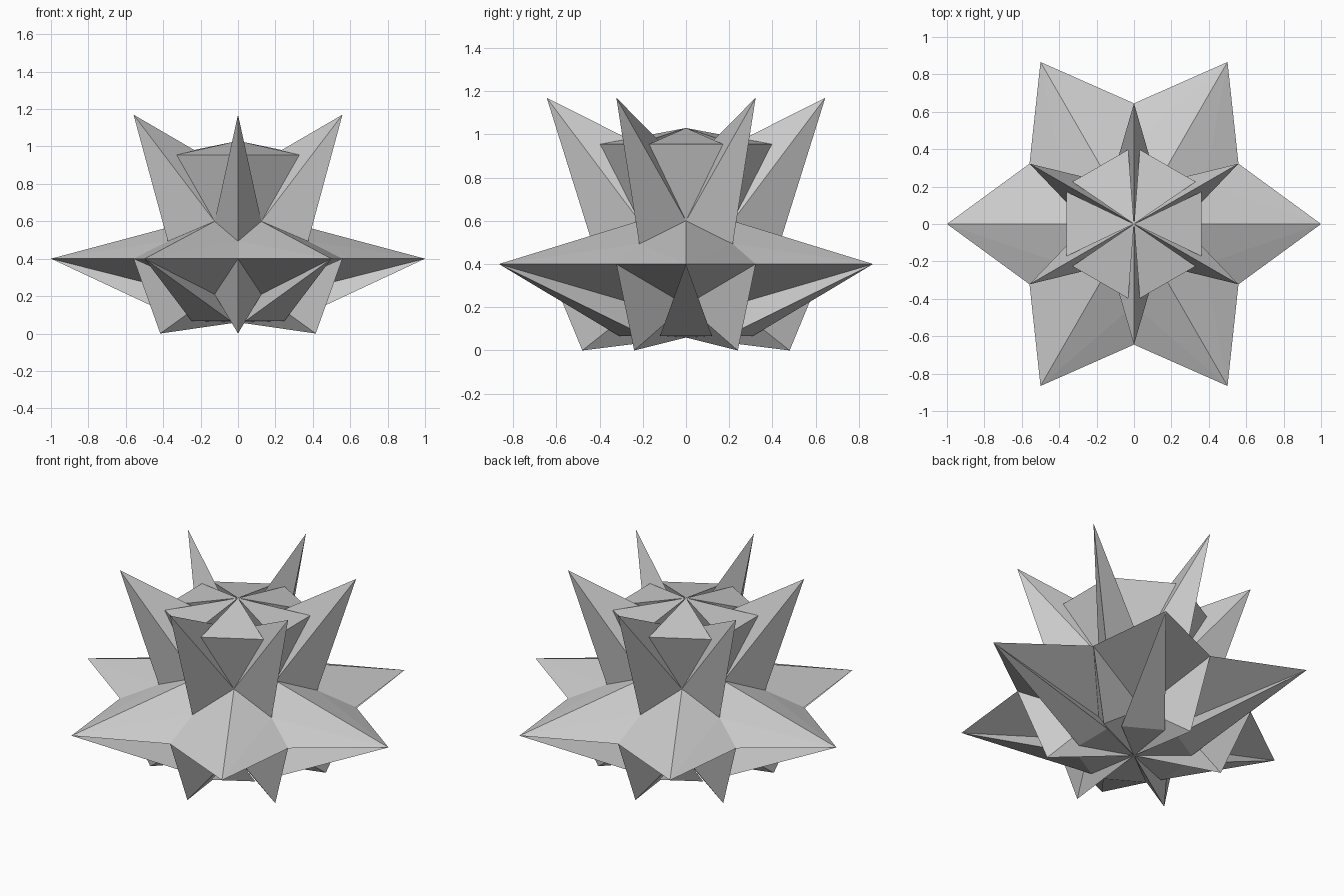
import bpy, bmesh, math
from mathutils import Vector

if "Cube" in bpy.data.objects:
    bpy.data.objects.remove(bpy.data.objects["Cube"])


def P(r, deg, z):
    a = math.radians(deg)
    return Vector((r * math.cos(a), r * math.sin(a), z))


def sixfold(name, faces, inside=None):
    """Repeat one sector's faces six times; faces point away from `inside`."""
    bm = bmesh.new()
    if inside is None:
        pts = [p for f in faces for p in f]
        inside = sum(pts, Vector()) / len(pts)
    for k in range(6):
        c, s = math.cos(k * math.pi / 3), math.sin(k * math.pi / 3)
        for f in faces:
            n = (f[1] - f[0]).cross(f[2] - f[0])
            if n.dot(sum(f, Vector()) / len(f) - inside) < 0:
                f = f[::-1]
            bm.faces.new([bm.verts.new((p.x * c - p.y * s, p.x * s + p.y * c, p.z)) for p in f])
    bmesh.ops.remove_doubles(bm, verts=bm.verts, dist=1e-4)
    me = bpy.data.meshes.new(name)
    bm.to_mesh(me)
    bm.free()
    bpy.context.collection.objects.link(bpy.data.objects.new(name, me))


# shared points: star tip, valleys, and the joints on the ridges
tip = P(1, 0, 0.4)
up, low = P(0.25, 0, 0.6), P(0.25, 0, 0.21)
top, bottom = P(0, 0, 1.03), P(0, 0, 0.06)

# flat six-pointed star around the middle
faces = []
for s in (30, -30):
    valley, root = P(0.645, s, 0.4), P(0.433, s, 0.493)
    faces += [[tip, valley, root], [tip, root, up], [tip, valley, low]]
sixfold("middle_star", faces, Vector((0, 0, 0.4)))

# tall spikes leaning outwards and short feet, both above the star valleys
def spike(name, point, root, height, centre):
    faces = []
    for a in (0, 60):
        side = P(0.25, a, height)
        faces += [[point, root, side], [point, side, centre]]
    sixfold(name, faces)

spike("upper_spikes", P(0.645, 30, 1.17), P(0.433, 30, 0.493), 0.6, P(0, 0, 0.845))
spike("foot_spikes", P(0.48, 30, 0), P(0.645, 30, 0.4), 0.21, bottom)

# crown wedges with a flat outer edge
a, b = Vector((0.36, 0.172, 0.955)), Vector((0.36, -0.172, 0.955))
sixfold("crown_wedges", [[top, a, b], [up, a, b], [top, up, a], [top, up, b],
                         ] + [[top, up, p] for p in (P(0, 0, 0.845),) if False])

# lower wedges running from the star tips to the underside
a, b = Vector((0.29, 0.12, 0.068)), Vector((0.29, -0.12, 0.068))
sixfold("lower_wedges", [[tip, a, b], [bottom, a, b]] +
        [f for p in (a, b) for f in ([tip, low, p], [low, p, bottom])])
